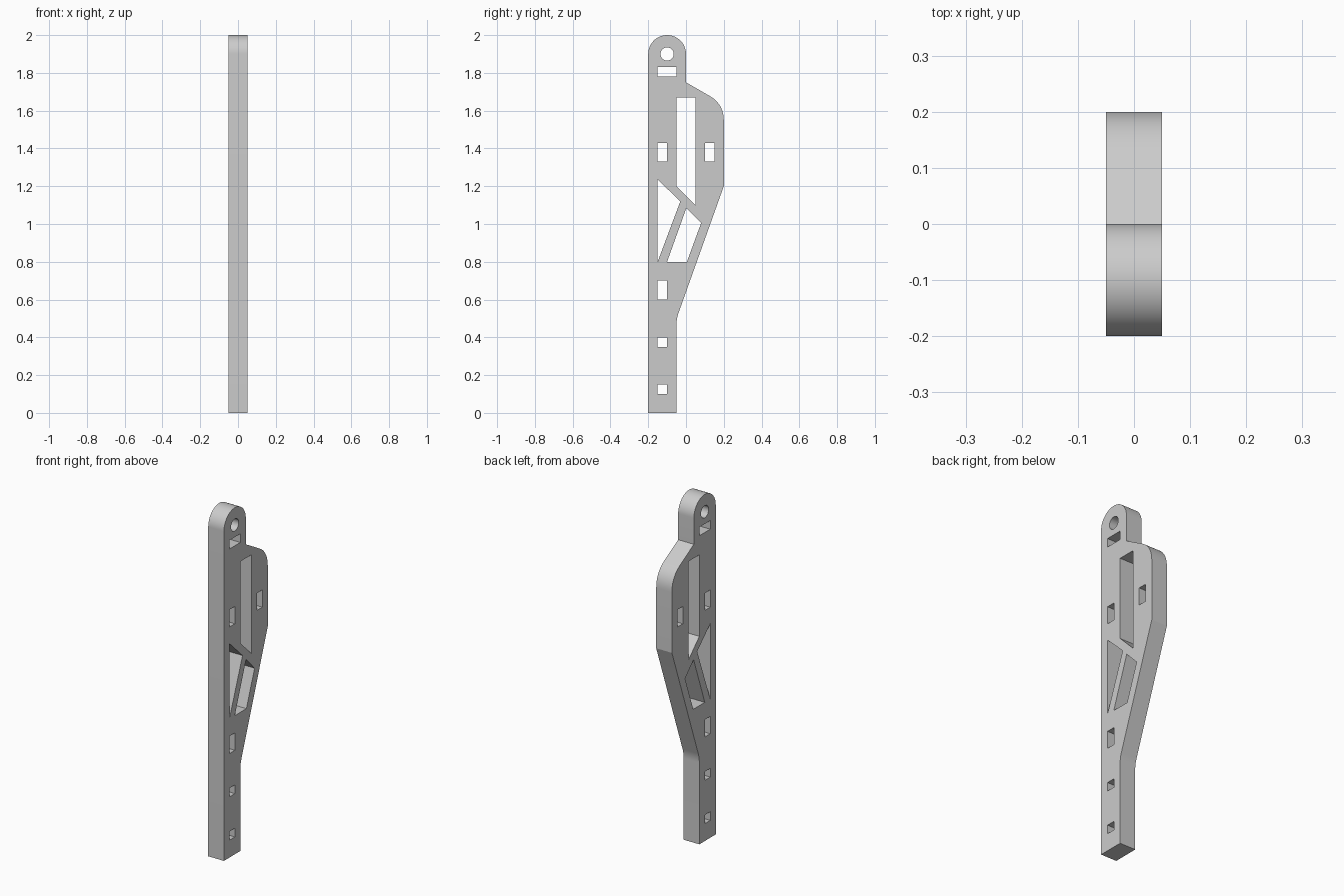
import bpy
import bmesh
from math import cos, sin, pi, radians
from mathutils import Vector

cube = bpy.data.objects.get("Cube")
if cube:
    bpy.data.objects.remove(cube, do_unlink=True)

THICKNESS = 0.1


def arc(center, radius, start, end, steps):
    angles = [start + (end - start) * i / steps for i in range(steps + 1)]
    return [(center[0] + radius * cos(a), center[1] + radius * sin(a)) for a in angles]


def rounded_corner(before, corner, after, setback, steps=8):
    """Round a profile corner, starting and ending at the setback distance."""
    before, corner, after = Vector(before), Vector(corner), Vector(after)
    p = corner + (before - corner).normalized() * setback
    q = corner + (after - corner).normalized() * setback
    ts = [i / steps for i in range(steps + 1)]
    return [tuple(p * (1 - t) ** 2 + corner * 2 * t * (1 - t) + q * t * t) for t in ts]


def rectangle(y0, y1, z0, z1):
    return [(y0, z0), (y1, z0), (y1, z1), (y0, z1)]


# Outer profile, as (y, z) points
shoulder, elbow, waist = (0, 1.75), (0.2, 1.2), (-0.05, 0.5)
foot = (-0.05, 0)
outline = [(-0.2, 0), foot]
outline += rounded_corner(foot, waist, elbow, 0.03)
outline += [elbow]
outline += rounded_corner(elbow, (0.2, 1.635), shoulder, 0.087, 12)
outline += [shoulder]
outline += arc((-0.1, 1.9), 0.1, 0, pi, 32)

# Openings through the plate
pivot_hole = arc((-0.1, 1.9), 0.035, 0, 2 * pi, 32)[:-1]
long_slot = [(-0.05, 1.2), (0.05, 1.1), (0.05, 1.67), (-0.05, 1.67)]
truss_triangle = [(-0.15, 0.8), (-0.03, 1.12), (-0.15, 1.235)]
truss_quad = [(-0.1, 0.8), (0.005, 0.8), (0.08, 1.005), (0.002, 1.085)]
openings = [pivot_hole, long_slot, truss_triangle, truss_quad]
openings.append(rectangle(-0.15, -0.05, 1.78, 1.83))
openings.append(rectangle(0.1, 0.15, 1.33, 1.43))
for z0, z1 in [(0.1, 0.15), (0.35, 0.4), (0.6, 0.7), (1.33, 1.43)]:
    openings.append(rectangle(-0.15, -0.1, z0, z1))

# Filled and extruded curve
curve = bpy.data.curves.new("bracket_profile", "CURVE")
curve.dimensions = "2D"
curve.fill_mode = "BOTH"
curve.extrude = THICKNESS / 2
for loop in [outline] + openings:
    spline = curve.splines.new("POLY")
    spline.points.add(len(loop) - 1)
    for point, (y, z) in zip(spline.points, loop):
        point.co = (y, z, 0, 1)
    spline.use_cyclic_u = True

bracket = bpy.data.objects.new("bracket_arm", curve)
bpy.context.collection.objects.link(bracket)
bracket.rotation_euler = (radians(90), 0, radians(90))
bpy.ops.object.select_all(action="DESELECT")
bracket.select_set(True)
bpy.context.view_layer.objects.active = bracket
bpy.ops.object.convert(target="MESH")
bracket = bpy.context.object
bpy.ops.object.transform_apply(location=False, rotation=True, scale=False)

# Weld caps to walls
bm = bmesh.new()
bm.from_mesh(bracket.data)
bmesh.ops.remove_doubles(bm, verts=bm.verts, dist=0.0001)
bmesh.ops.recalc_face_normals(bm, faces=bm.faces)
bm.to_mesh(bracket.data)
bm.free()
bpy.ops.object.shade_smooth_by_angle(angle=radians(15))

# Plain grey material
grey = bpy.data.materials.new("plain_grey")
grey.use_nodes = True
color = (0.6, 0.6, 0.6, 1)
grey.diffuse_color = color
grey.node_tree.nodes["Principled BSDF"].inputs["Base Color"].default_value = color
bracket.data.materials.clear()
bracket.data.materials.append(grey)
